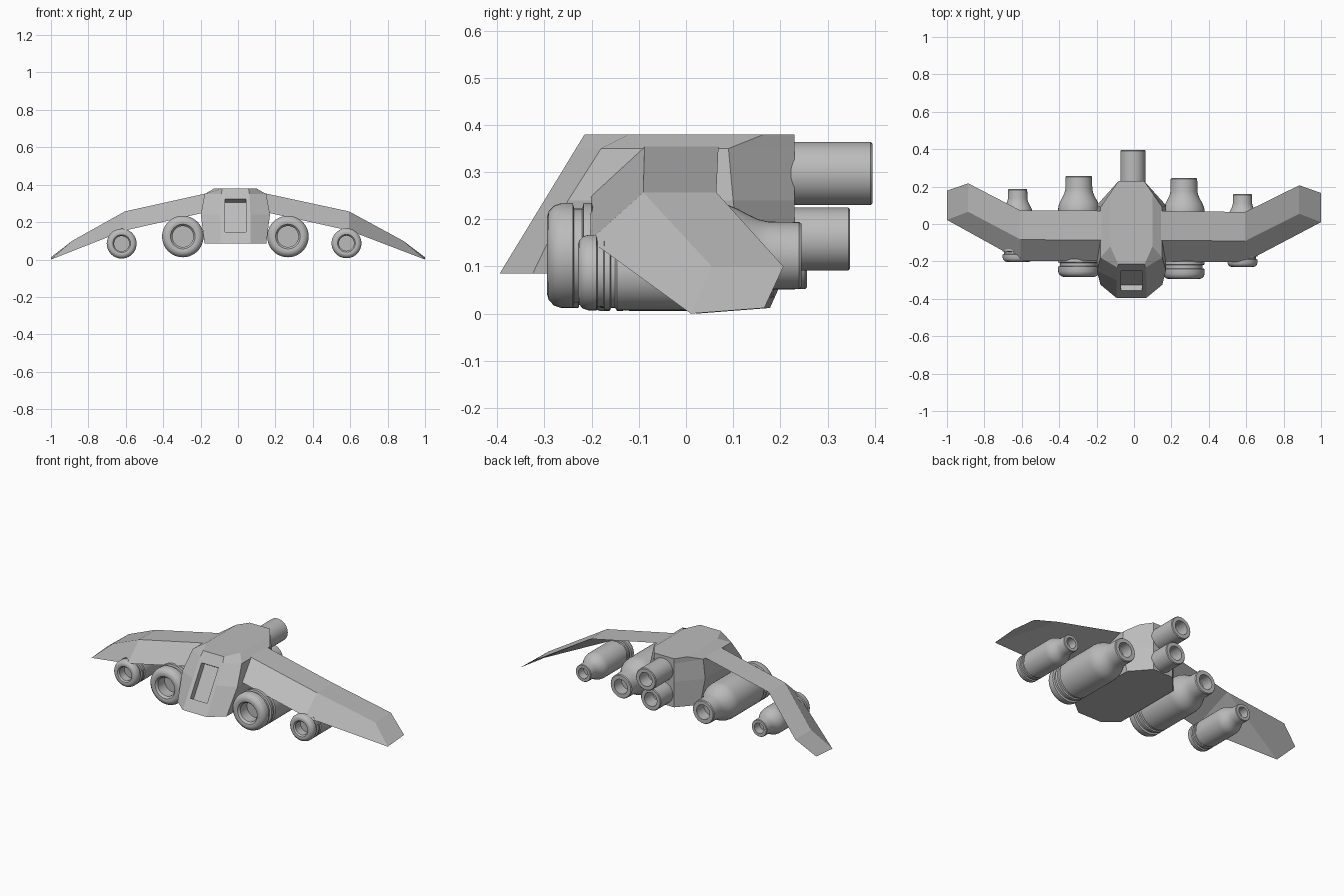
import bpy, bmesh, math
from mathutils import Vector, Matrix

cube = bpy.data.objects.get("Cube")
if cube:
    bpy.data.objects.remove(cube)

grey = bpy.data.materials.new("hull grey")
grey.use_nodes = True
colour = (0.5, 0.5, 0.5, 1)
grey.diffuse_color = colour
grey.node_tree.nodes["Principled BSDF"].inputs["Base Color"].default_value = colour


def finish(name, bm, smooth=False):
    bmesh.ops.remove_doubles(bm, verts=bm.verts, dist=0.0005)
    bmesh.ops.recalc_face_normals(bm, faces=bm.faces)
    mesh = bpy.data.meshes.new(name)
    bm.to_mesh(mesh)
    bm.free()
    mesh.materials.append(grey)
    obj = bpy.data.objects.new(name, mesh)
    bpy.context.collection.objects.link(obj)
    bpy.ops.object.select_all(action='DESELECT')
    obj.select_set(True)
    bpy.context.view_layer.objects.active = obj
    if smooth:
        bpy.ops.object.shade_smooth_by_angle(angle=math.radians(35))
    return obj


def lathe(name, profile, centre, scale=1.0):
    """Turn (radius, y) points around the y axis."""
    bm = bmesh.new()
    verts = [bm.verts.new((r, 0 + y, 0)) for r, y in profile]
    edges = [bm.edges.new(pair) for pair in zip(verts, verts[1:])]
    bmesh.ops.spin(bm, geom=verts + edges, cent=(0, 0, 0), axis=(0, 1, 0),
                   angle=math.tau, steps=40, use_duplicate=False)
    bmesh.ops.transform(bm, verts=bm.verts,
                        matrix=Matrix.Translation(centre) @ Matrix.Scale(scale, 4))
    return finish(name, bm, True)


# Faceted fuselage: stacked eight-sided rings with a raked nose
SHIFT = -0.014
REAR = 0.23
# height, half width, half nose width, front and rear chamfer start
RINGS = [(0.085, 0.165, 0.08, -0.325, 0.12),
         (0.24, 0.185, 0.08, -0.25, 0.10),
         (0.35, 0.165, 0.075, -0.18, 0.09),
         (0.38, 0.113, 0.07, -0.12, 0.165)]
bm = bmesh.new()
loops = []
for z, half, nose, front, back in RINGS:
    tip = -0.395 + (z - 0.085) * 0.61
    right = [(nose, tip), (half, front), (half, back), (0.068, REAR)]
    outline = right + [(-x, y) for x, y in reversed(right)]
    loops.append([bm.verts.new((x + SHIFT, y, z)) for x, y in outline])
for low, high in zip(loops, loops[1:]):
    for i in range(8):
        j = (i + 1) % 8
        bm.faces.new((low[i], low[j], high[j], high[i]))
bm.faces.new(loops[0])
bm.faces.new(loops[-1])
bmesh.ops.dissolve_limit(bm, angle_limit=0.02, verts=bm.verts, edges=bm.edges)
fuselage = finish("fuselage", bm)

# Recessed window cut square into the nose
bm = bmesh.new()
bmesh.ops.create_cube(bm, size=1)
window_at = Vector((SHIFT, -0.303, 0.235))
bmesh.ops.transform(bm, verts=bm.verts, matrix=Matrix.Translation(window_at)
                    @ Matrix.Rotation(-math.atan(0.61), 4, 'X')
                    @ Matrix.Diagonal((0.113, 0.07, 0.205, 1)))
cutter = finish("window_cutter", bm)
cutter.hide_render = True
bpy.context.view_layer.objects.active = fuselage
cut = fuselage.modifiers.new("window", 'BOOLEAN')
cut.operation = 'DIFFERENCE'
cut.solver = 'EXACT'
cut.object = cutter
bpy.ops.object.modifier_apply(modifier=cut.name)
bpy.data.objects.remove(cutter)

# Drooping wings: leading edge, ridge and trailing edge at root and bend, then a sloped tip
WING = [(0.12, -0.2, 0.262), (0.12, -0.087, 0.362), (0.12, 0.07, 0.362),
        (0.6, -0.2, 0.155), (0.6, -0.087, 0.257), (0.6, 0.068, 0.257),
        (0.885, 0.06, 0.1), (0.885, 0.212, 0.1), (1, 0.172, 0.012), (1, 0.016, 0)]
WING_FACES = [(0, 1, 4, 3), (1, 2, 5, 4), (2, 0, 3, 5), (3, 4, 6, 9), (4, 5, 7, 6),
              (6, 7, 8, 9), (5, 3, 9), (5, 9, 8, 7), (0, 2, 1)]
for side, label in ((1, "left"), (-1, "right")):
    bm = bmesh.new()
    v = [bm.verts.new((side * x + SHIFT * (1 - x), y - 0.006 * side * x, z))
         for x, y, z in WING]
    for f in WING_FACES:
        bm.faces.new([v[i] for i in f])
    finish(label + "_wing", bm)

# Engines: rounded intake lip, grooves, barrel, curved neck, hollow nozzle
ENGINE = [(0, -0.19), (0.056, -0.19), (0.056, -0.255), (0.066, -0.267), (0.08, -0.27),
          (0.094, -0.266), (0.106, -0.255), (0.111, -0.24), (0.111, -0.215),
          (0.1, -0.212), (0.1, -0.195), (0.111, -0.192), (0.111, -0.175),
          (0.104, -0.172), (0.104, -0.16), (0.111, -0.155),
          (0.111, 0.09), (0.108, 0.112), (0.1, 0.133), (0.088, 0.155),
          (0.077, 0.178), (0.072, 0.2), (0.071, 0.265), (0.067, 0.27),
          (0.044, 0.27), (0.044, 0.2), (0, 0.2)]
lathe("left_inner_engine", ENGINE, (0.267, -0.025, 0.123))
lathe("right_inner_engine", ENGINE, (-0.295, -0.013, 0.123))
lathe("left_outer_engine", ENGINE, (0.58, -0.035, 0.087), 0.72)
lathe("right_outer_engine", ENGINE, (-0.622, -0.008, 0.085), 0.72)

# Stacked exhaust pipes behind the fuselage
for name, end, z in (("upper_exhaust", 0.395, 0.297), ("lower_exhaust", 0.348, 0.158)):
    pipe = [(0, 0.2), (0.067, 0.2), (0.067, end - 0.004), (0.063, end),
            (0.042, end), (0.042, end - 0.08), (0, end - 0.08)]
    lathe(name, pipe, (-0.006, 0, z))
